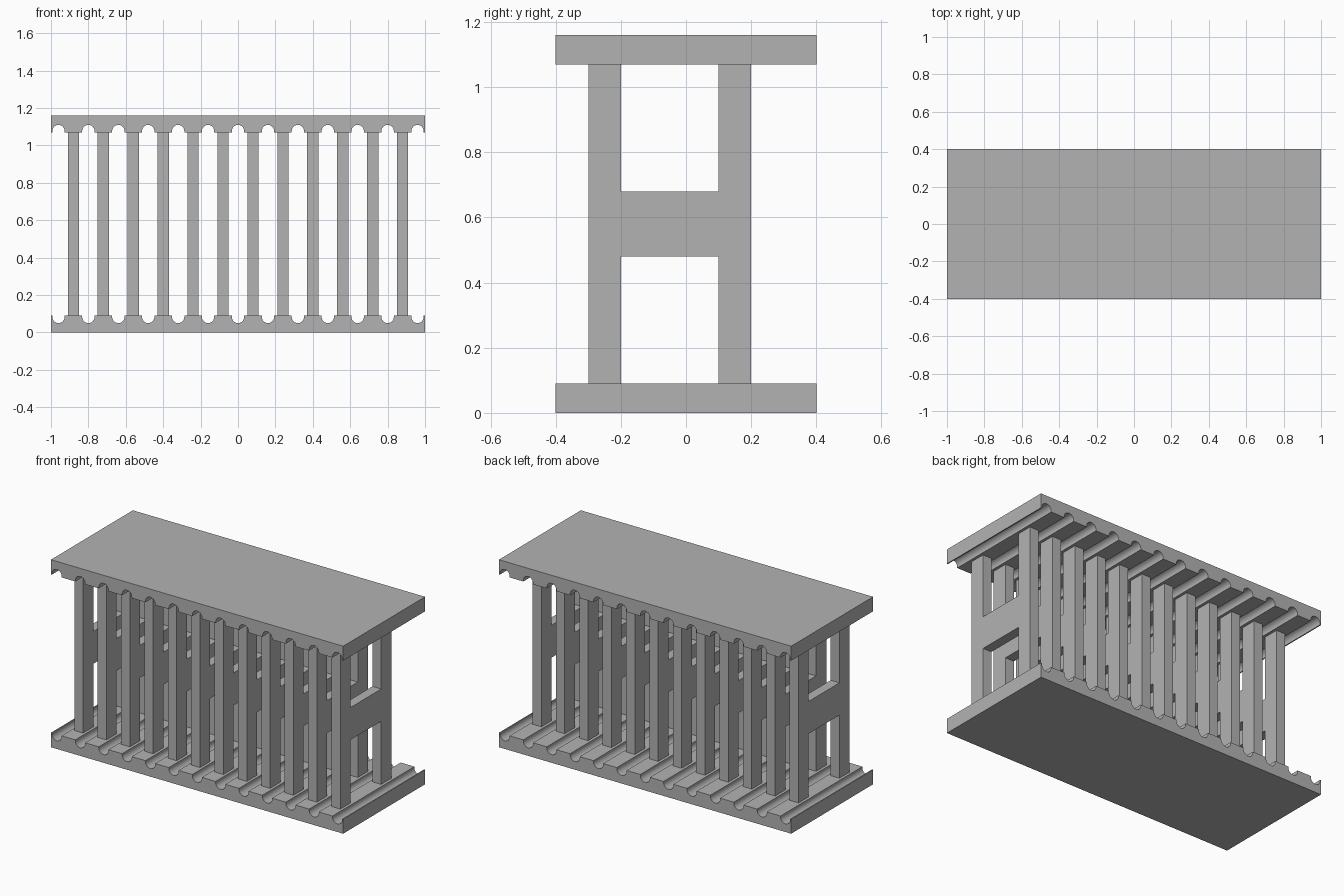
import bpy
import bmesh
from math import cos, sin, pi

cube = bpy.data.objects.get("Cube")
if cube:
    bpy.data.objects.remove(cube, do_unlink=True)

grey = bpy.data.materials.new("plain grey")
grey.use_nodes = True
grey.diffuse_color = (0.45, 0.45, 0.45, 1)
grey.node_tree.nodes["Principled BSDF"].inputs["Base Color"].default_value = grey.diffuse_color

HEIGHT, THICK, PITCH = 1.16, 0.09, 0.16
GROOVE_R, GROOVE_DEPTH = 0.033, 0.04


def extrude(name, outline, to_3d, offset):
    """Extrude a flat outline into a solid along the offset vector."""
    bm = bmesh.new()
    face = bm.faces.new([bm.verts.new(to_3d(a, b)) for a, b in outline])
    new = bmesh.ops.extrude_face_region(bm, geom=[face])["geom"]
    bmesh.ops.translate(bm, vec=offset,
                        verts=[v for v in new if isinstance(v, bmesh.types.BMVert)])
    bmesh.ops.recalc_face_normals(bm, faces=bm.faces)
    mesh = bpy.data.meshes.new(name)
    bm.to_mesh(mesh)
    bm.free()
    mesh.materials.append(grey)
    obj = bpy.data.objects.new(name, mesh)
    bpy.context.collection.objects.link(obj)
    return obj


# Grooved plate outline: flat underside, round-bottomed channels on the inner face
plate = [(1, THICK), (1, 0), (-1, 0), (-1, THICK)]
steps = 12
for i in range(-6, 7):
    x = i * PITCH
    arc_z = THICK - GROOVE_DEPTH + GROOVE_R
    plate.append((x - GROOVE_R, THICK))
    for s in range(steps + 1):
        a = pi + pi * s / steps
        plate.append((x + GROOVE_R * cos(a), arc_z + GROOVE_R * sin(a)))
    plate.append((x + GROOVE_R, THICK))

# Base plate and mirrored top plate
extrude("base_plate", plate, lambda x, z: (x, -0.4, z), (0, 0.8, 0))
extrude("top_plate", plate, lambda x, z: (x, -0.4, HEIGHT - z), (0, 0.8, 0))

# H-shaped upright frames standing between the grooves
low, high = THICK, HEIGHT - THICK
h_shape = [(-0.3, low), (-0.2, low), (-0.2, 0.48), (0.1, 0.48), (0.1, low), (0.2, low),
           (0.2, high), (0.1, high), (0.1, 0.68), (-0.2, 0.68), (-0.2, high), (-0.3, high)]
for i in range(12):
    x = (i - 5.5) * PITCH - 0.03
    extrude(f"upright_frame_{i + 1}", h_shape, lambda y, z: (x, y, z), (0.06, 0, 0))
